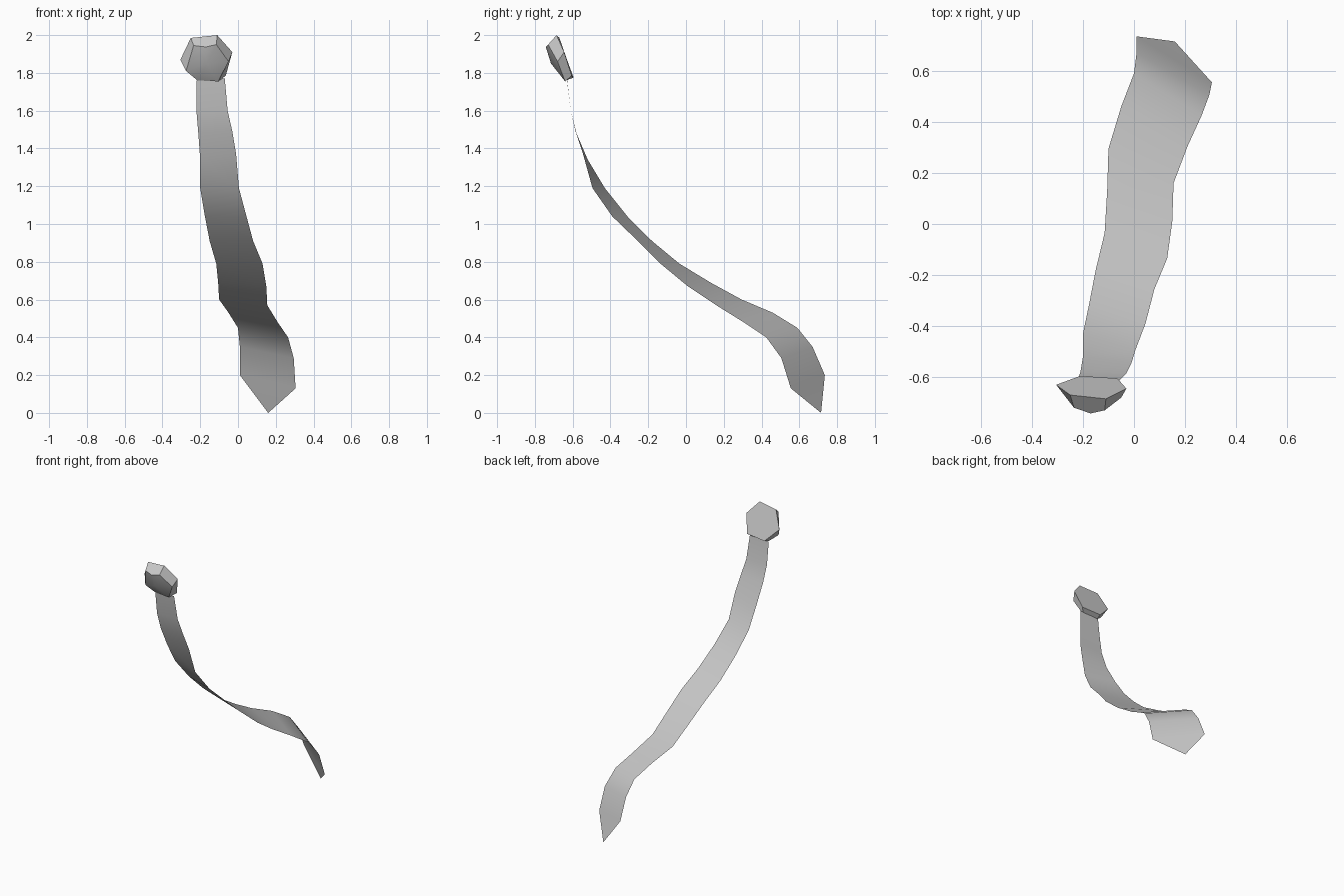
import bpy
import math
from mathutils import Vector

cube = bpy.data.objects.get("Cube")
if cube:
    bpy.data.objects.remove(cube, do_unlink=True)

grey = bpy.data.materials.new("plain grey")
grey.use_nodes = True
grey.diffuse_color = (0.6, 0.6, 0.6, 1)
grey.node_tree.nodes["Principled BSDF"].inputs["Base Color"].default_value = (0.6, 0.6, 0.6, 1)


def make_part(name, verts, faces, angle):
    mesh = bpy.data.meshes.new(name)
    mesh.from_pydata(verts, [], faces)
    mesh.materials.append(grey)
    obj = bpy.data.objects.new(name, mesh)
    bpy.context.collection.objects.link(obj)
    bpy.ops.object.select_all(action="DESELECT")
    obj.select_set(True)
    bpy.context.view_layer.objects.active = obj
    bpy.ops.object.shade_smooth_by_angle(angle=math.radians(angle))
    return obj


# Strap: a thin twisted sheet between two edge paths, ending in a point
right_edge = [
    (-.22, -.63, 1.76), (-.22, -.61, 1.6), (-.21, -.58, 1.48), (-.2, -.52, 1.34),
    (-.2, -.43, 1.19), (-.175, -.31, 1.04), (-.15, -.18, .91), (-.115, -.035, .79),
    (-.105, .13, .69), (-.1, .295, .6), (-.05, .46, .53), (0, .59, .45),
    (.01, .67, .35), (.01, .735, .2)]
left_edge = [
    (-.07, -.63, 1.77), (-.055, -.61, 1.6), (-.03, -.585, 1.49), (-.01, -.545, 1.37),
    (.005, -.495, 1.19), (.045, -.39, 1.04), (.08, -.255, .91), (.13, -.135, .79),
    (.15, .01, .67), (.155, .16, .57), (.21, .305, .48), (.265, .425, .4),
    (.295, .505, .29), (.305, .555, .13)]
n = len(right_edge)
verts = right_edge + left_edge + [(.16, .715, 0)]
faces = [(i, i + 1, n + i + 1, n + i) for i in range(n - 1)]
faces.append((n - 1, 2 * n, 2 * n - 1))
make_part("strap", verts, faces, 60)

# Knob: tilted six-sided back plate with a domed front
back = [(-.305, -.63, 1.87), (-.25, -.67, 1.985), (-.11, -.685, 2.0),
        (-.03, -.645, 1.91), (-.065, -.605, 1.785), (-.21, -.595, 1.775)]
front = [(-.275, -.665, 1.81), (-.235, -.72, 1.945), (-.115, -.73, 1.95),
         (-.05, -.68, 1.86), (-.105, -.64, 1.755), (-.215, -.635, 1.76)]
# A raised centre and a point on the brow round out the dome
brow, centre = (-.17, -.742, 1.937), (-.165, -.715, 1.85)
verts = back + front + [brow, centre]
faces = [tuple(range(5, -1, -1))]
for i in range(6):
    j = (i + 1) % 6
    if i == 1:
        faces += [(1, 2, 8, 12, 7), (7, 12, 13), (12, 8, 13)]
    else:
        faces += [(i, j, 6 + j, 6 + i), (6 + i, 6 + j, 13)]
knob = make_part("knob", verts, faces, 40)

# Turn the knob faces outward
import bmesh
bm = bmesh.new()
bm.from_mesh(knob.data)
bmesh.ops.recalc_face_normals(bm, faces=bm.faces)
bm.to_mesh(knob.data)
bm.free()
